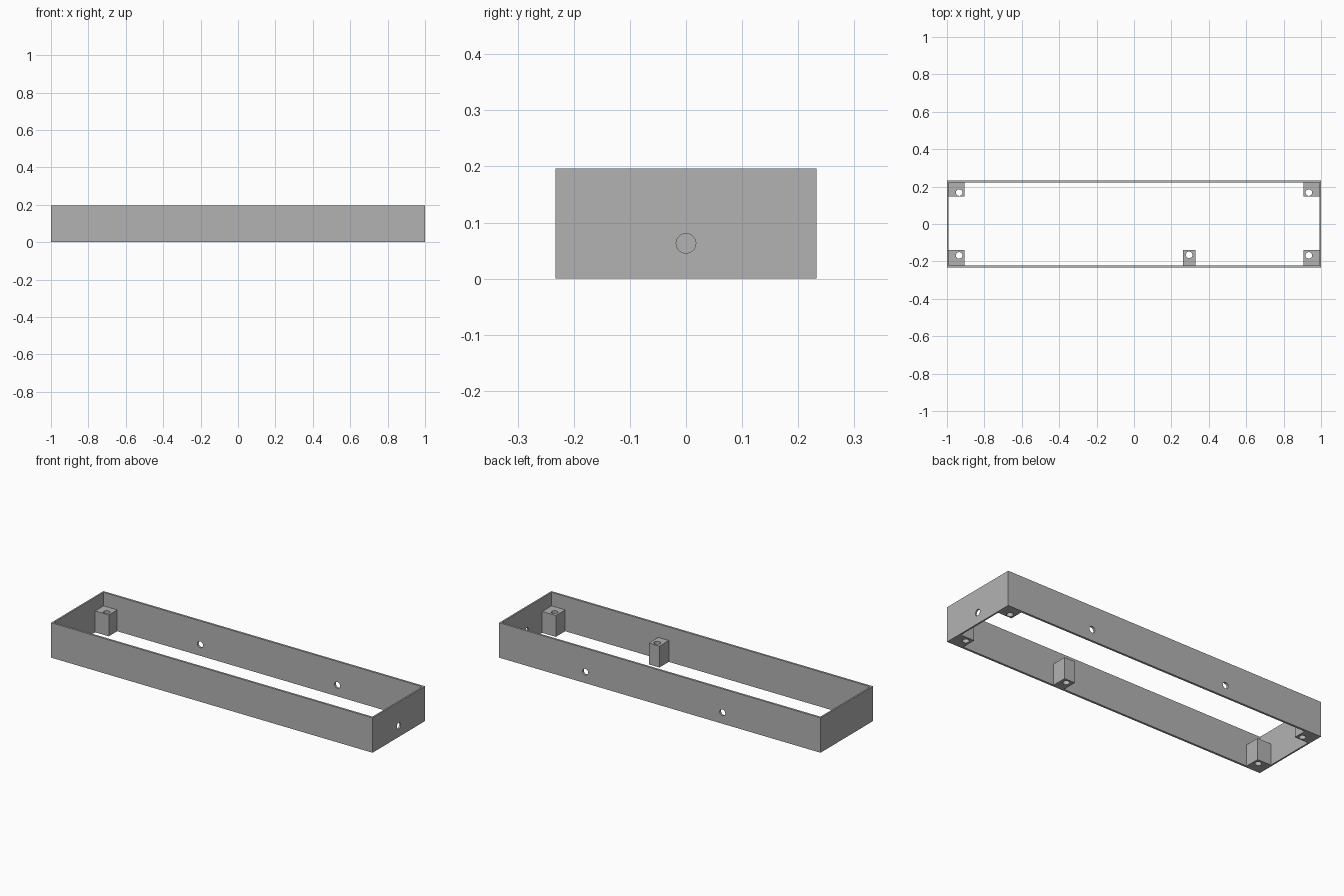
import bpy
import math

if "Cube" in bpy.data.objects:
    bpy.data.objects.remove(bpy.data.objects["Cube"])

HX, HY, H = 1.0, 0.233, 0.196      # outer half sizes and height
TX, TY = 0.009, 0.012              # end and long wall thickness
POST_H = 0.12
HOLE_R = 0.0175

gray = bpy.data.materials.new("plain gray")
gray.diffuse_color = (0.45, 0.45, 0.45, 1)
gray.use_nodes = True
gray.node_tree.nodes["Principled BSDF"].inputs["Base Color"].default_value = gray.diffuse_color


def box(name, x0, x1, y0, y1, z0, z1):
    bpy.ops.mesh.primitive_cube_add(
        size=1, location=((x0 + x1) / 2, (y0 + y1) / 2, (z0 + z1) / 2))
    ob = bpy.context.object
    ob.name = name
    ob.scale = (x1 - x0, y1 - y0, z1 - z0)
    bpy.ops.object.transform_apply(location=False, rotation=False, scale=True)
    ob.data.materials.append(gray)
    return ob


def rod(loc, depth, rot=(0, 0, 0)):
    bpy.ops.mesh.primitive_cylinder_add(
        vertices=32, radius=HOLE_R, depth=depth, location=loc, rotation=rot)
    ob = bpy.context.object
    ob.data.materials.append(gray)
    return ob


def cut(target, cutter):
    cutter.hide_render = True
    mod = target.modifiers.new("cut", 'BOOLEAN')
    mod.operation = 'DIFFERENCE'
    mod.solver = 'EXACT'
    mod.object = cutter
    bpy.context.view_layer.objects.active = target
    bpy.ops.object.modifier_apply(modifier=mod.name)
    bpy.data.objects.remove(cutter, do_unlink=True)


def finish(ob):
    bpy.ops.object.select_all(action='DESELECT')
    ob.select_set(True)
    bpy.context.view_layer.objects.active = ob
    bpy.ops.object.shade_smooth_by_angle(angle=math.radians(30))


# Open rectangular frame
IX, IY = HX - TX, HY - TY
frame = box("frame", -HX, HX, -HY, HY, 0, H)
cut(frame, box("opening", -IX, IX, -IY, IY, -0.1, H + 0.1))

# Two holes in the back wall, one in the right end wall
for x in (-0.39, 0.463):
    cut(frame, rod((x, HY, 0.063), 0.1, (math.pi / 2, 0, 0)))
cut(frame, rod((HX, 0, 0.063), 0.1, (0, math.pi / 2, 0)))
finish(frame)

# Screw posts: four corners and one on the front wall
posts = [("middle_post", 0.262, 0.328, -IY, -0.138, 0.295, -0.165)]
for sx, side in ((-1, "left"), (1, "right")):
    for sy, end in ((-1, "front"), (1, "back")):
        xs = sorted((sx * 0.906, sx * IX))
        ys = sorted((sy * (0.146 if sy > 0 else 0.138), sy * IY))
        posts.append((f"{end}_{side}_post", *xs, *ys, sx * 0.935, sy * 0.168))

for name, x0, x1, y0, y1, hx, hy in posts:
    post = box(name, x0, x1, y0, y1, 0, POST_H)
    cut(post, rod((hx, hy, POST_H / 2), 0.4))
    finish(post)
